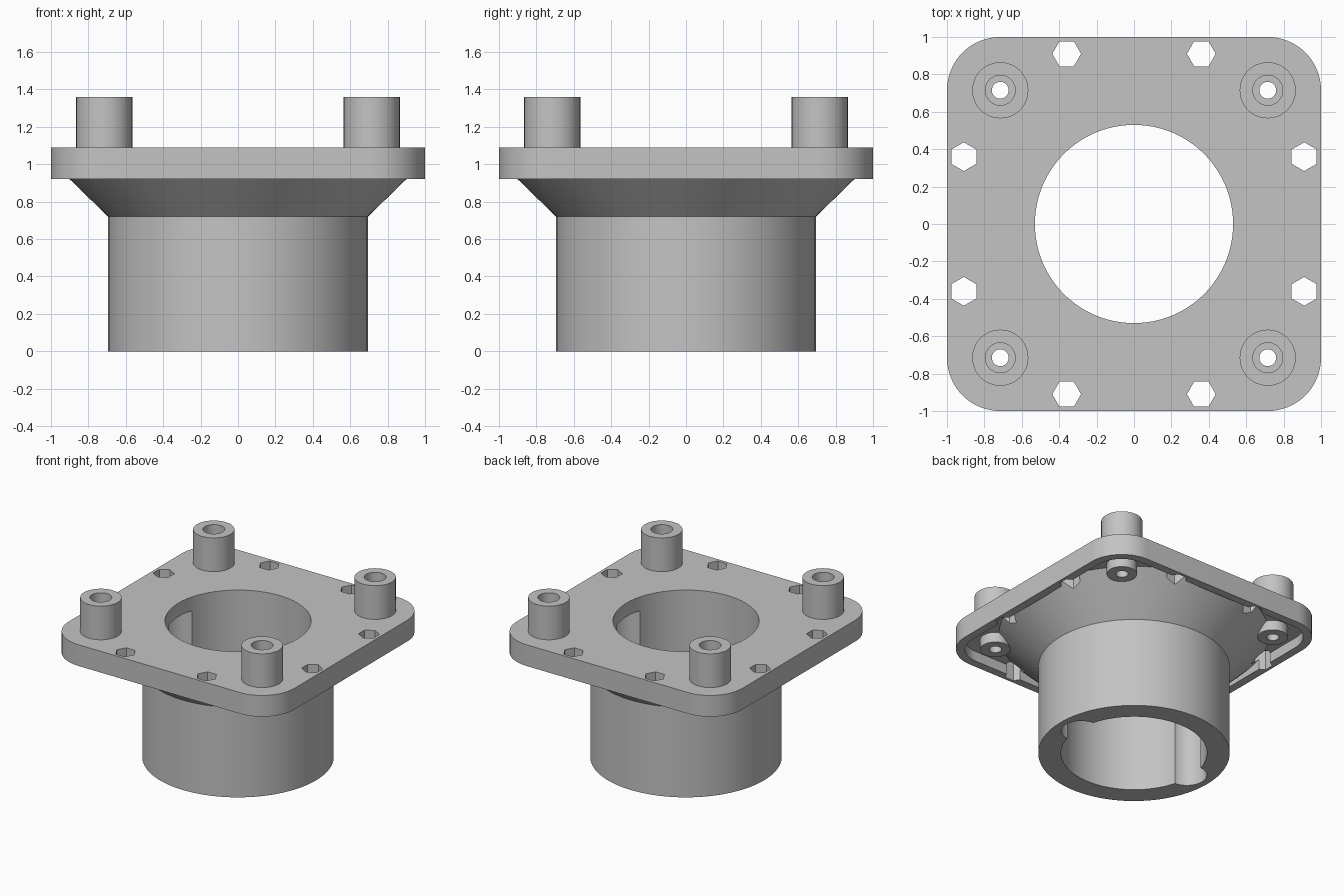
import bpy, bmesh
from math import cos, sin, pi, radians

cube = bpy.data.objects.get("Cube")
if cube:
    bpy.data.objects.remove(cube, do_unlink=True)

SEGMENTS = 96
RIM_Z, CEILING_Z, TOP_Z = 0.92, 1.0, 1.09   # flange underside, hollow ceiling, flange top
BORE = 0.53
POST = 0.715                                # post offset from the axis
QUADRANTS = [(1, 1), (-1, 1), (-1, -1), (1, -1)]

grey = bpy.data.materials.new("plain_grey")
grey.use_nodes = True
colour = (0.55, 0.55, 0.55, 1)
grey.diffuse_color = colour
grey.node_tree.nodes["Principled BSDF"].inputs["Base Color"].default_value = colour


def make_object(name, bm):
    bmesh.ops.recalc_face_normals(bm, faces=bm.faces)
    mesh = bpy.data.meshes.new(name)
    bm.to_mesh(mesh)
    bm.free()
    obj = bpy.data.objects.new(name, mesh)
    bpy.context.collection.objects.link(obj)
    return obj


def prism(name, outline, z0, z1):
    """Extrude a flat outline from z0 to z1."""
    bm = bmesh.new()
    face = bm.faces.new([bm.verts.new((x, y, z0)) for x, y in outline])
    new = bmesh.ops.extrude_face_region(bm, geom=[face])["geom"]
    bmesh.ops.translate(bm, vec=(0, 0, z1 - z0),
                        verts=[v for v in new if isinstance(v, bmesh.types.BMVert)])
    return make_object(name, bm)


def circle(x, y, radius, count=SEGMENTS, turn=0):
    return [(x + radius * cos(turn + 2 * pi * i / count),
             y + radius * sin(turn + 2 * pi * i / count)) for i in range(count)]


def rounded_square(half, radius, steps=16):
    points = []
    for quarter, (sx, sy) in enumerate(QUADRANTS):
        for i in range(steps + 1):
            a = (quarter + i / steps) * pi / 2
            points.append((sx * (half - radius) + radius * cos(a),
                           sy * (half - radius) + radius * sin(a)))
    return points


def lathe(name, profile, segments=SEGMENTS):
    """Revolve a closed (radius, z) profile around the z axis."""
    bm = bmesh.new()
    verts = [bm.verts.new((r, 0, z)) for r, z in profile]
    edges = [bm.edges.new((v, verts[i - 1])) for i, v in enumerate(verts)]
    bmesh.ops.spin(bm, geom=verts + edges, cent=(0, 0, 0), axis=(0, 0, 1),
                   angle=2 * pi, steps=segments)
    bmesh.ops.remove_doubles(bm, verts=bm.verts, dist=0.0001)
    return make_object(name, bm)


def cut(obj, cutters):
    for cutter in cutters:
        mod = obj.modifiers.new("cut", "BOOLEAN")
        mod.operation = "DIFFERENCE"
        mod.solver = "EXACT"
        mod.object = cutter
    evaluated = obj.evaluated_get(bpy.context.evaluated_depsgraph_get())
    mesh = bpy.data.meshes.new_from_object(evaluated)
    obj.modifiers.clear()
    obj.data = mesh


def finish(obj):
    mesh = obj.data
    mesh.materials.clear()
    mesh.materials.append(grey)
    for poly in mesh.polygons:
        poly.use_smooth = True
    mesh.set_sharp_from_angle(angle=radians(30))


# Cutters: nut pockets along the edges and holes for the posts
pockets = []
for a in (-0.36, 0.36):
    for b in (-0.91, 0.91):
        pockets.append(prism("nut_cutter", circle(a, b, 0.077, 6), 0.8, 1.2))
        pockets.append(prism("nut_cutter", circle(b, a, 0.077, 6, pi / 2), 0.8, 1.2))
post_holes = [prism("post_cutter", circle(sx * POST, sy * POST, 0.1, 48), 0.8, 1.2)
              for sx, sy in QUADRANTS]
bore = prism("bore_cutter", circle(0, 0, BORE), 0.8, 1.2)
hollow = prism("hollow_cutter", rounded_square(0.935, 0.22), 0.8, CEILING_Z)
grooves = [prism("groove_cutter", circle(s * 0.5, 0, 0.146, 48), -0.1, 0.98) for s in (-1, 1)]

# Square flange, hollow underneath with a thin rim
flange = prism("flange", rounded_square(1.0, 0.285), RIM_Z, TOP_Z)
cut(flange, [hollow, bore] + pockets + post_holes)
finish(flange)

# Tube with a flared neck and two inner grooves
collar = lathe("flared_collar", [(BORE, 0), (0.695, 0), (0.695, 0.72), (0.9, RIM_Z),
                                 (0.98, CEILING_Z), (BORE, CEILING_Z)])
cut(collar, grooves + pockets + post_holes)
finish(collar)

# Corner posts with stepped screw holes
for number, (sx, sy) in enumerate(QUADRANTS, 1):
    post = lathe(f"corner_post_{number}",
                 [(0.045, RIM_Z), (0.11, RIM_Z), (0.11, 1.05), (0.15, 1.05),
                  (0.15, 1.36), (0.08, 1.36), (0.08, 1.03), (0.045, 1.03)], 48)
    post.location = (sx * POST, sy * POST, 0)
    finish(post)

for cutter in pockets + post_holes + grooves + [bore, hollow]:
    bpy.data.objects.remove(cutter, do_unlink=True)
